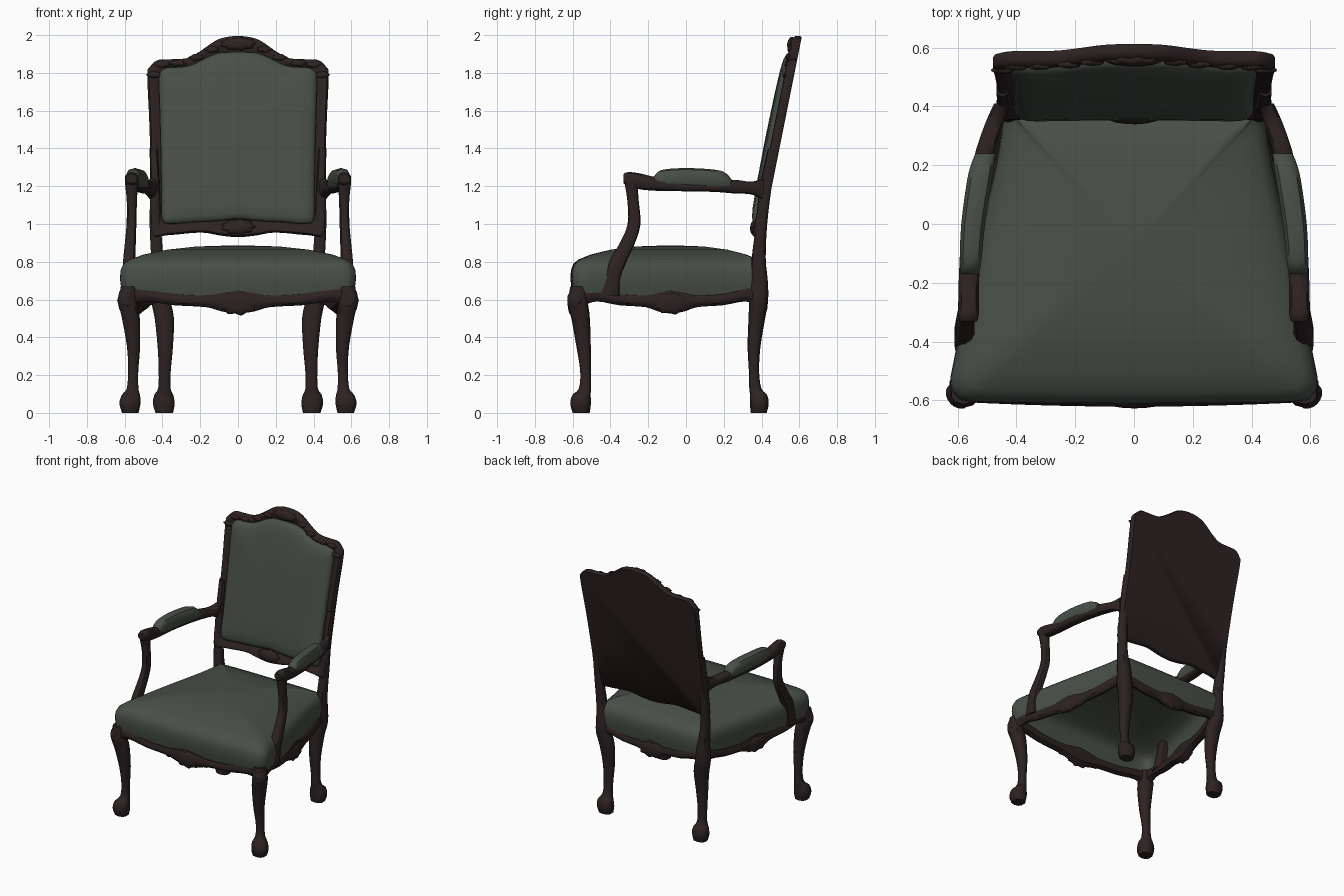
import bpy, bmesh, math
from mathutils import Matrix, Vector


def material(name, rgb):
    m = bpy.data.materials.new(name)
    m.diffuse_color = (*rgb, 1)
    return m


WOOD = material("dark wood", (0.027, 0.016, 0.016))
CLOTH = material("green cloth", (0.064, 0.078, 0.064))


def finish(name, bm, mat, mirror=False, angle=45):
    bmesh.ops.recalc_face_normals(bm, faces=bm.faces)
    me = bpy.data.meshes.new(name)
    bm.to_mesh(me)
    bm.free()
    me.materials.append(mat)
    me.shade_smooth()
    me.set_sharp_from_angle(angle=math.radians(angle))
    ob = bpy.data.objects.new(name, me)
    bpy.context.collection.objects.link(ob)
    if mirror:
        ob.modifiers.new("mirror", 'MIRROR').use_mirror_merge = False
    return ob


def spline(pts, n=3, closed=False):
    """Catmull-Rom resampling of tuples of any length."""
    k, out = len(pts), []
    get = (lambda i: pts[i % k]) if closed else (lambda i: pts[min(max(i, 0), k - 1)])
    for i in range(k if closed else k - 1):
        a, b, c, d = (get(i + j) for j in (-1, 0, 1, 2))
        for s in range(n):
            t = s / n
            out.append(tuple(0.5 * (2 * q + (r - p) * t + (2 * p - 5 * q + 4 * r - s_) * t * t
                                    + (3 * q - p - 3 * r + s_) * t ** 3)
                             for p, q, r, s_ in zip(a, b, c, d)))
    return out if closed else out + [tuple(pts[-1])]


def skin(name, rings, mat, mirror=False, caps=(True, True), angle=45):
    """Join equal rings of points into a surface."""
    bm = bmesh.new()
    rows = [[bm.verts.new(p) for p in ring] for ring in rings]
    n = len(rows[0])
    for a, b in zip(rows, rows[1:]):
        for i in range(n):
            bm.faces.new((a[i], a[(i + 1) % n], b[(i + 1) % n], b[i]))
    if caps[0]:
        bm.faces.new(rows[0])
    if caps[1]:
        bm.faces.new(rows[-1])
    return finish(name, bm, mat, mirror, angle)


def limb(name, path, mat, along_y=False, sides=10, power=0.75):
    """Mirrored limb from rows of x, y, z and two radii."""
    rings = []
    for x, y, z, r1, r2 in spline(path):
        ring = []
        for i in range(sides):
            a = 2 * math.pi * (i + 0.5) / sides
            u = r1 * math.copysign(abs(math.cos(a)) ** power, math.cos(a))
            v = r2 * math.copysign(abs(math.sin(a)) ** power, math.sin(a))
            ring.append((x + u, y, z + v) if along_y else (x + u, y + v, z))
        rings.append(ring)
    return skin(name, rings, mat, mirror=True)


def outline(half):
    """Closed smooth outline from a half that starts and ends on x = 0."""
    return spline(half + [(-x, y) for x, y in half[-2:0:-1]], 3, True)


def shell(name, loc, size, turn=0, tilt=0, mirror=False, lobes=9):
    """Carved fan ornament: a flattened ridged ball facing -y."""
    bm = bmesh.new()
    bmesh.ops.create_uvsphere(bm, u_segments=36, v_segments=8, radius=1)
    for v in bm.verts:
        a = math.atan2(v.co.y, v.co.x)
        k = 1 + 0.1 * math.cos(lobes * a) * math.hypot(v.co.x, v.co.y)
        v.co = Vector((v.co.x * k * size[0], v.co.z * size[1], v.co.y * k * size[2]))
    bm.transform(Matrix.Translation(loc) @ Matrix.Rotation(turn, 4, 'Z') @ Matrix.Rotation(tilt, 4, 'X'))
    return finish(name, bm, WOOD, mirror, 60)


# Seat cushion: open-bottomed domed shell
seat = outline([(0, -0.612), (0.3, -0.61), (0.55, -0.605), (0.605, -0.585), (0.625, -0.54),
                (0.61, -0.45), (0.55, -0.15), (0.47, 0.2), (0.44, 0.38), (0.41, 0.415), (0, 0.42)])
levels = [(0.97, 0.60), (0.99, 0.66), (1, 0.71), (0.995, 0.755), (0.97, 0.79), (0.92, 0.812),
          (0.8, 0.838), (0.6, 0.864), (0.35, 0.881), (0.03, 0.887)]
skin("seat_cushion", [[(x * s, -0.08 + (y + 0.08) * s, z) for x, y in seat] for s, z in levels],
     CLOTH, caps=(False, True), angle=60)

# Scalloped seat rails
EDGES = spline([(0, 0.525, 0.648), (0.15, 0.537, 0.635), (0.3, 0.56, 0.622), (0.6, 0.57, 0.63),
                (0.85, 0.59, 0.655), (1, 0.57, 0.665)])


def rail(name, p, q, bow, mirror=False):
    p, q = Vector((*p, 0)), Vector((*q, 0))
    d = (q - p).normalized()
    out = Vector((d.y, -d.x, 0))
    rows = [(-s, lo, hi) for s, lo, hi in EDGES[:0:-1]] + EDGES
    rings = []
    for s, lo, hi in rows:
        c = p.lerp(q, (s + 1) / 2) + out * bow * (1 - s * s)
        h = hi - lo
        rings.append([c + out * o + Vector((0, 0, lo + h * f)) for o, f in
                      ((0, 0), (0.022, 0.25), (0.026, 0.6), (0.014, 1), (-0.03, 1), (-0.03, 0.2))])
    skin(name, rings, WOOD, mirror)


rail("front_rail", (-0.57, -0.58), (0.57, -0.58), 0.015)
rail("side_rail", (0.592, -0.54), (0.42, 0.38), 0.012, True)
rail("back_rail", (0.4, 0.39), (-0.4, 0.39), 0.01)

# Legs
limb("front_leg", [(0.57, -0.555, 0, 0.045, 0.045), (0.572, -0.558, 0.05, 0.058, 0.055),
                   (0.567, -0.553, 0.095, 0.05, 0.048), (0.558, -0.535, 0.13, 0.032, 0.032),
                   (0.555, -0.532, 0.22, 0.028, 0.028), (0.553, -0.542, 0.35, 0.036, 0.038),
                   (0.567, -0.558, 0.5, 0.049, 0.049), (0.582, -0.572, 0.58, 0.05, 0.053),
                   (0.58, -0.57, 0.67, 0.042, 0.042)], WOOD)
limb("back_leg", [(0.39, 0.385, 0, 0.048, 0.042), (0.393, 0.388, 0.05, 0.06, 0.05),
                  (0.393, 0.384, 0.095, 0.052, 0.045), (0.39, 0.367, 0.13, 0.034, 0.032),
                  (0.388, 0.36, 0.22, 0.033, 0.027), (0.385, 0.36, 0.35, 0.042, 0.034),
                  (0.39, 0.375, 0.5, 0.053, 0.044), (0.41, 0.385, 0.6, 0.052, 0.05),
                  (0.415, 0.387, 0.7, 0.042, 0.046), (0.427, 0.385, 0.82, 0.034, 0.037),
                  (0.438, 0.4, 1.0, 0.031, 0.03), (0.44, 0.422, 1.2, 0.026, 0.032),
                  (0.447, 0.462, 1.4, 0.022, 0.028)], WOOD)

# Back: leaning solid frame with raised moulding, and its upholstered pad
FRAME = outline([(0, 0.93), (0.1, 0.94), (0.2, 0.955), (0.38, 0.94), (0.46, 0.95), (0.463, 1.2),
                 (0.468, 1.5), (0.48, 1.78), (0.468, 1.83), (0.425, 1.868), (0.36, 1.872),
                 (0.27, 1.878), (0.2, 1.915), (0.12, 1.97), (0.06, 1.99), (0, 1.995)])
PAD = outline([(0, 1.03), (0.1, 1.02), (0.25, 1.012), (0.36, 1.005), (0.4, 1.035), (0.402, 1.2),
               (0.408, 1.5), (0.415, 1.76), (0.405, 1.805), (0.37, 1.825), (0.3, 1.828),
               (0.24, 1.84), (0.18, 1.87), (0.11, 1.9), (0.06, 1.905), (0, 1.907)])


def lean(z):
    return 0.455 + 0.2 * (z - 1.2)


def slab(name, shape, layers, mat, angle):
    rings = [[(x * s, lean(1.45 + (z - 1.45) * s) - d, 1.45 + (z - 1.45) * s) for x, z in shape]
             for s, d in layers]
    skin(name, rings, mat, angle=angle)


slab("back_frame", FRAME, [(0.985, 0), (1, 0.01), (1, 0.035), (0.98, 0.05), (0.94, 0.052),
                           (0.9, 0.035)], WOOD, 50)
slab("back_pad", PAD, [(1.01, 0.03), (1.005, 0.05), (0.985, 0.062), (0.93, 0.073), (0.8, 0.08),
                       (0.5, 0.084), (0.05, 0.086)], CLOTH, 60)

# Arms, supports and arm pads
limb("arm_support", [(0.564, -0.292, 1.22, 0.036, 0.034), (0.562, -0.28, 1.12, 0.028, 0.03),
                     (0.564, -0.275, 1.0, 0.027, 0.034), (0.57, -0.31, 0.9, 0.03, 0.04),
                     (0.576, -0.362, 0.8, 0.034, 0.046), (0.576, -0.39, 0.71, 0.036, 0.044),
                     (0.572, -0.41, 0.62, 0.036, 0.06)], WOOD)
limb("arm_rail", [(0.563, -0.332, 1.24, 0.03, 0.024), (0.563, -0.305, 1.235, 0.037, 0.04),
                  (0.562, -0.24, 1.225, 0.036, 0.042), (0.56, -0.16, 1.212, 0.036, 0.036),
                  (0.55, 0, 1.198, 0.036, 0.025), (0.525, 0.15, 1.195, 0.036, 0.025),
                  (0.505, 0.25, 1.198, 0.034, 0.036), (0.472, 0.35, 1.19, 0.032, 0.034),
                  (0.45, 0.41, 1.185, 0.026, 0.062)], WOOD, True)
limb("arm_pad", [(0.558, -0.17, 1.225, 0.032, 0.025), (0.556, -0.13, 1.236, 0.038, 0.05),
                 (0.547, 0.0, 1.24, 0.042, 0.056), (0.525, 0.15, 1.235, 0.044, 0.053),
                 (0.513, 0.21, 1.226, 0.04, 0.044), (0.506, 0.24, 1.212, 0.034, 0.025)],
     CLOTH, True)

# Carved ornaments
TILT = -math.atan(0.2)
shell("front_rail_shell", (0, -0.605, 0.58), (0.1, 0.022, 0.06))
shell("front_rail_leaf", (0.13, -0.603, 0.585), (0.06, 0.014, 0.028), mirror=True, lobes=6)
side = math.pi / 2 + math.atan2(0.172, 0.92)
shell("side_rail_shell", (0.53, -0.075, 0.58), (0.1, 0.02, 0.055), side, mirror=True)
shell("back_rail_shell", (0, 0.415, 0.58), (0.1, 0.018, 0.055))
shell("front_knee_carving", (0.598, -0.588, 0.595), (0.045, 0.035, 0.062), math.pi / 4,
      mirror=True, lobes=7)
shell("back_knee_carving", (0.422, 0.4, 0.6), (0.038, 0.03, 0.06), 3 * math.pi / 4,
      mirror=True, lobes=7)
shell("crest_shell", (0, lean(1.955) - 0.05, 1.955), (0.09, 0.02, 0.034), 0, TILT)
shell("lower_back_shell", (0, lean(0.985) - 0.05, 0.985), (0.085, 0.022, 0.04), 0, TILT)
for i, (x, z) in enumerate([(0.14, 1.925), (0.22, 1.882), (0.32, 1.852), (0.4, 1.845), (0.445, 1.79)]):
    shell(f"crest_leaf_{i + 1}", (x, lean(z) - 0.05, z), (0.038, 0.012, 0.017), 0, TILT, True, 5)
